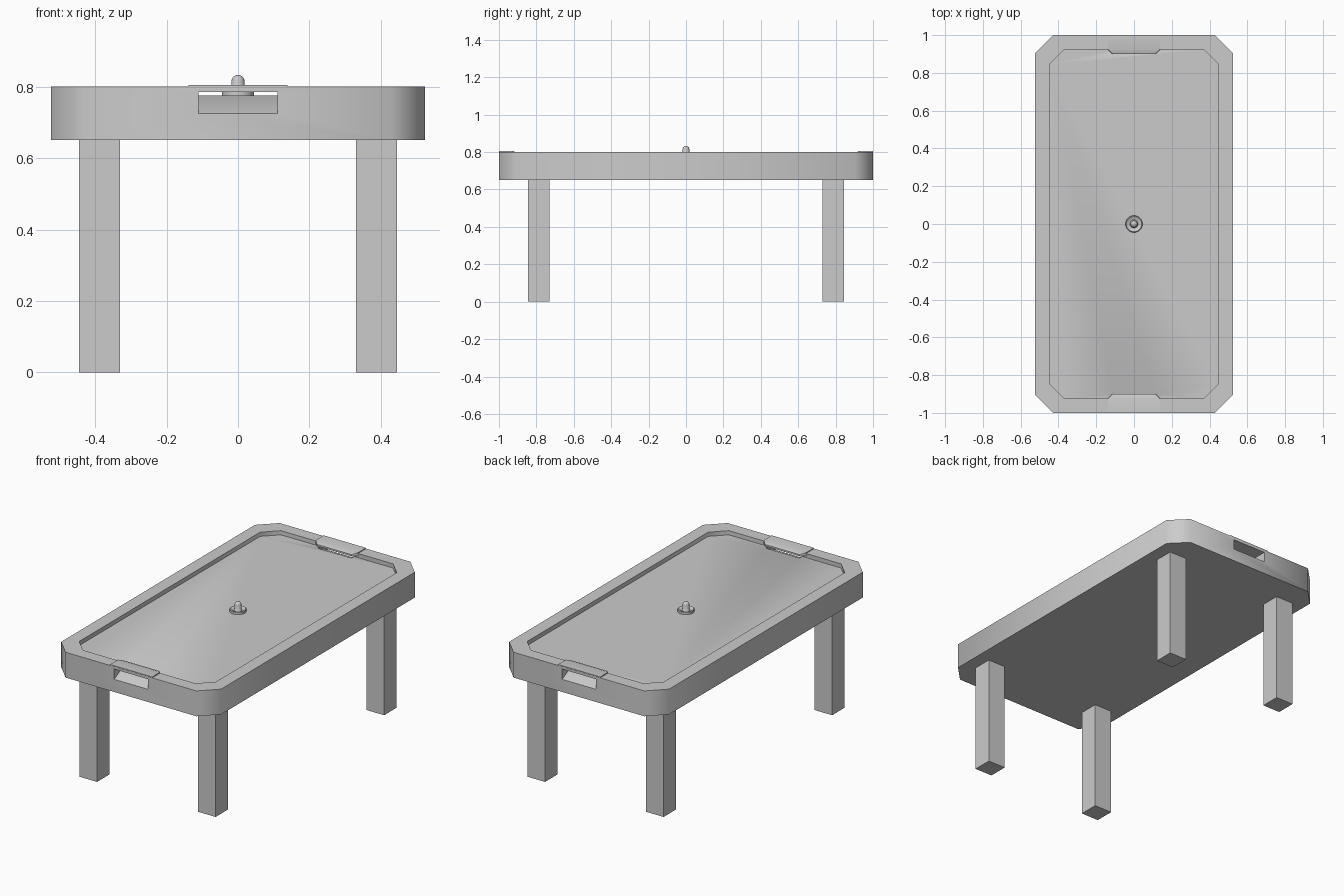
import bpy, bmesh, math
from mathutils import Matrix

if "Cube" in bpy.data.objects:
    bpy.data.objects.remove(bpy.data.objects["Cube"])


def finish(name, bm, smooth=None):
    bmesh.ops.recalc_face_normals(bm, faces=bm.faces)
    me = bpy.data.meshes.new(name)
    bm.to_mesh(me)
    bm.free()
    ob = bpy.data.objects.new(name, me)
    bpy.context.collection.objects.link(ob)
    if smooth:
        shade(ob, smooth)
    return ob


def shade(ob, angle):
    bpy.ops.object.select_all(action='DESELECT')
    ob.select_set(True)
    bpy.context.view_layer.objects.active = ob
    bpy.ops.object.shade_smooth_by_angle(angle=math.radians(angle))


def octagon(x, y, c):
    return [(x, c - y), (x, y - c), (x - c, y), (c - x, y),
            (-x, y - c), (-x, c - y), (c - x, -y), (x - c, -y)]


def ring(bm, pts, z):
    return [bm.verts.new((x, y, z)) for x, y in pts]


def bridge(bm, a, b):
    n = len(a)
    for i in range(n):
        bm.faces.new((a[i], a[(i + 1) % n], b[(i + 1) % n], b[i]))


FIELD = 0.775
outer, inner = octagon(0.523, 1.0, 0.095), octagon(0.447, 0.925, 0.08)

# Table body: chamfered tray with a sunken playing field
bm = bmesh.new()
rings = [ring(bm, outer, 0.65), ring(bm, outer, 0.80),
         ring(bm, inner, 0.80), ring(bm, inner, FIELD)]
for a, b in zip(rings, rings[1:]):
    bridge(bm, a, b)
bm.faces.new(rings[0])
bm.faces.new(rings[-1])
body = finish("table_body", bm)

# Goal slots: ramps cut through both end rails
for side, label in ((-1, "front"), (1, "back")):
    bm = bmesh.new()
    prof = [(1.02, 0.715), (1.02, 0.785), (0.90, 0.785), (0.90, FIELD)]
    a, b = [[bm.verts.new((x, side * y, z)) for y, z in prof] for x in (-0.11, 0.11)]
    bridge(bm, a, b)
    bm.faces.new(a)
    bm.faces.new(b)
    cutter = finish(label + "_slot_cutter", bm)
    cutter.hide_render = True
    mod = body.modifiers.new("slot", 'BOOLEAN')
    mod.operation, mod.solver, mod.object = 'DIFFERENCE', 'EXACT', cutter
    bpy.context.view_layer.objects.active = body
    bpy.ops.object.modifier_apply(modifier=mod.name)
    bpy.data.objects.remove(cutter)

    # Goal hood: thin cover with a tapered lip over the field
    bm = bmesh.new()
    # half width, y, underside z, top z
    stations = [(0.14, 0.999, 0.786, 0.805), (0.14, 0.925, 0.786, 0.805),
                (0.115, 0.90, 0.786, 0.796)]
    loops = [[bm.verts.new((x, side * y, z)) for x, z in
              ((-w, lo), (w, lo), (w - 0.002, hi), (0.002 - w, hi))]
             for w, y, lo, hi in stations]
    for a, b in zip(loops, loops[1:]):
        bridge(bm, a, b)
    bm.faces.new(loops[0])
    bm.faces.new(loops[-1])
    finish(label + "_goal_hood", bm, 35)

shade(body, 50)

# Four square legs
for sx, xn in ((-1, "left"), (1, "right")):
    for sy, yn in ((-1, "front"), (1, "back")):
        bm = bmesh.new()
        bmesh.ops.create_cube(bm, size=1, matrix=Matrix.Translation(
            (sx * 0.3875, sy * 0.7875, 0.325)) @ Matrix.Diagonal((0.115, 0.115, 0.65, 1)))
        finish(f"{yn}_{xn}_leg", bm)

# Mallet: lathed dish with a domed knob
profile = [(0, FIELD), (0.045, FIELD), (0.045, 0.788), (0.041, 0.791), (0.037, 0.788),
           (0.022, 0.783), (0.018, 0.788), (0.018, 0.818), (0.015, 0.826),
           (0.008, 0.831), (0, 0.8325)]
bm = bmesh.new()
vs = [bm.verts.new((r, 0, z)) for r, z in profile]
es = [bm.edges.new(p) for p in zip(vs, vs[1:])]
bmesh.ops.spin(bm, geom=vs + es, cent=(0, 0, 0), axis=(0, 0, 1),
               angle=math.tau, steps=24, use_duplicate=False)
bmesh.ops.remove_doubles(bm, verts=bm.verts, dist=1e-5)
finish("mallet", bm, 40)
